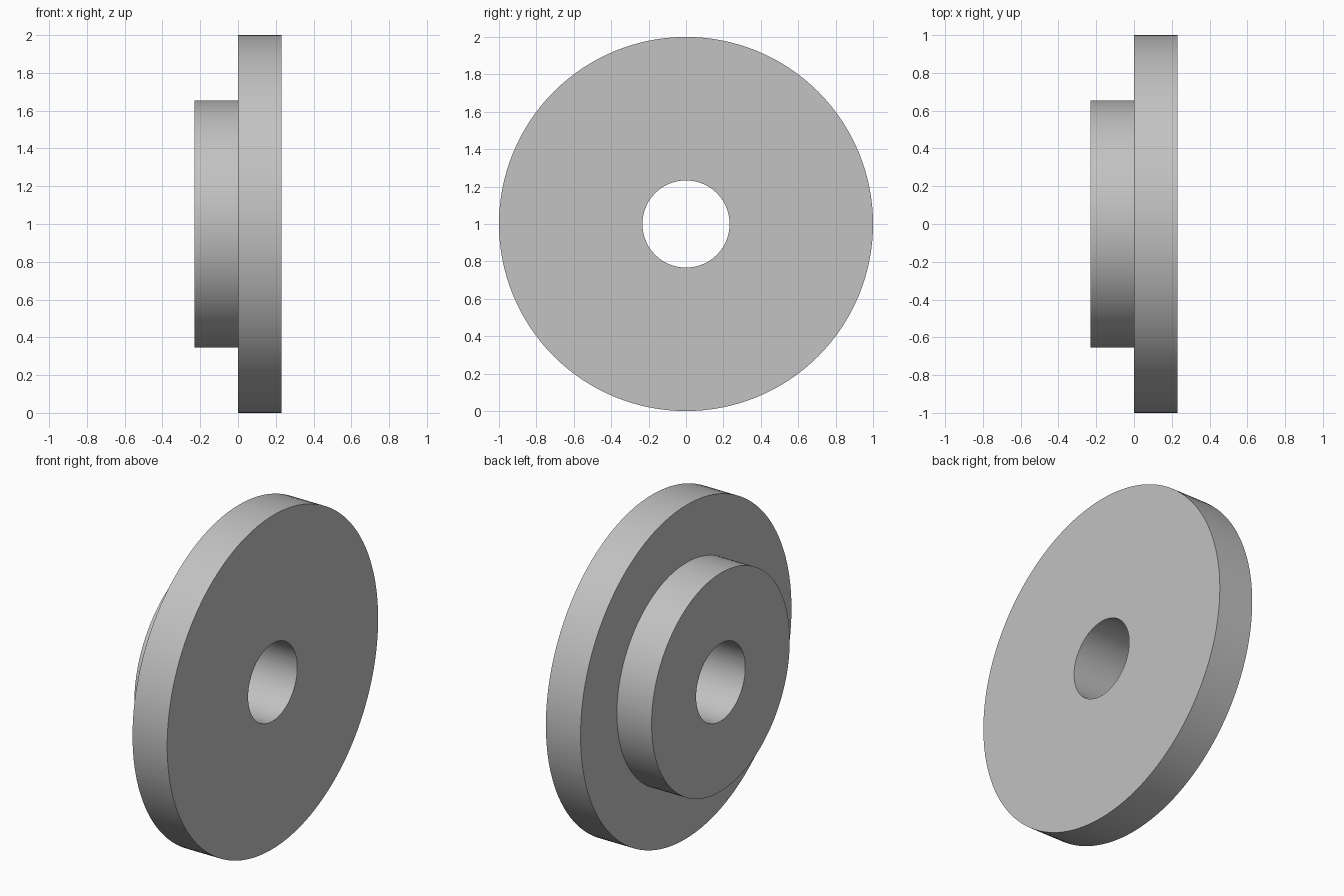
import bpy
import bmesh
import math
from mathutils import Vector

cube = bpy.data.objects.get("Cube")
if cube:
    bpy.data.objects.remove(cube, do_unlink=True)

# Main dimensions
DISC_R, HUB_R, BORE_R = 1.0, 0.655, 0.233
HALF = 0.23
SEGMENTS = 128

# Plain grey metal
grey = bpy.data.materials.new("grey_metal")
grey.use_nodes = True
colour = (0.54, 0.54, 0.54, 1)
grey.diffuse_color = colour
grey.node_tree.nodes["Principled BSDF"].inputs["Base Color"].default_value = colour

# Closed half section (x, radius): bore, hub face, hub rim, step, disc rim
section = [(-HALF, BORE_R), (-HALF, HUB_R), (0, HUB_R),
           (0, DISC_R), (HALF, DISC_R), (HALF, BORE_R)]

# Revolve the section around the x axis
bm = bmesh.new()
verts = [bm.verts.new((x, 0, r)) for x, r in section]
edges = [bm.edges.new((v, verts[(i + 1) % len(verts)])) for i, v in enumerate(verts)]
bmesh.ops.spin(bm, geom=verts + edges, cent=(0, 0, 0), axis=(1, 0, 0),
               angle=math.tau, steps=SEGMENTS, use_merge=True)
bmesh.ops.remove_doubles(bm, verts=bm.verts[:], dist=0.0001)
bmesh.ops.recalc_face_normals(bm, faces=bm.faces[:])
bmesh.ops.translate(bm, verts=bm.verts[:], vec=Vector((0, 0, DISC_R)))

mesh = bpy.data.meshes.new("flanged_disc")
bm.to_mesh(mesh)
bm.free()
mesh.materials.append(grey)
disc = bpy.data.objects.new("flanged_disc", mesh)
bpy.context.collection.objects.link(disc)

# Smooth round walls with crisp rims
bpy.ops.object.select_all(action="DESELECT")
disc.select_set(True)
bpy.context.view_layer.objects.active = disc
bpy.ops.object.shade_smooth_by_angle(angle=math.radians(30))
